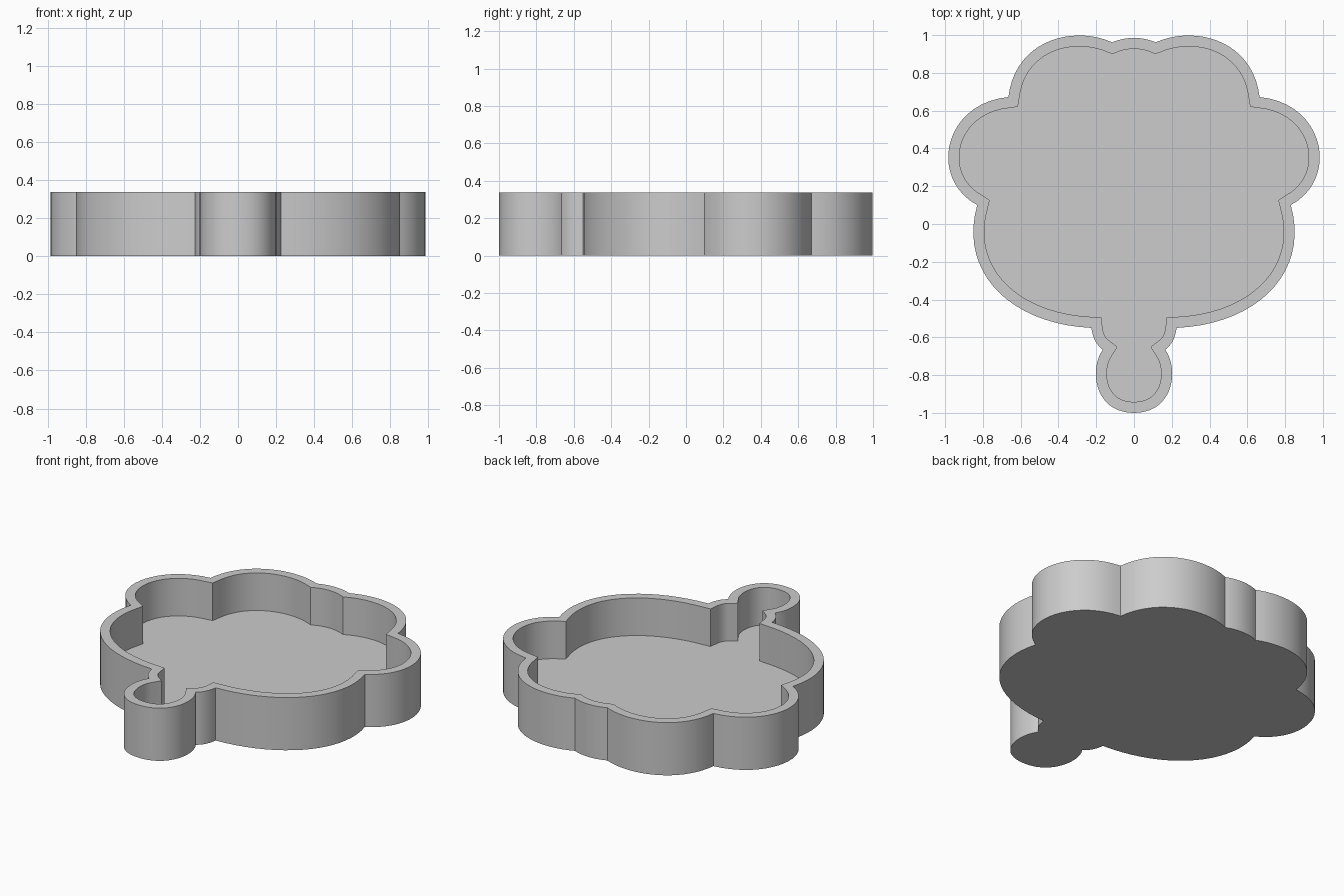
import bpy
import bmesh
from mathutils import Vector
from mathutils.geometry import interpolate_bezier

HEIGHT = 0.338
FLOOR = 0.097
WALL = 0.058
STEPS = 20

# Right half of the scalloped outline, back to front: two handles and an end per lobe
START = (0, 0.985)
LOBES = [
    ((0.05, 0.985), (0.09, 0.972), (0.115, 0.962)),
    ((0.33, 1.055), (0.63, 0.97), (0.665, 0.672)),
    ((1.01, 0.64), (1.09, 0.24), (0.83, 0.1)),
    ((0.93, -0.25), (0.66, -0.53), (0.225, -0.55)),
    ((0.22, -0.6), (0.2, -0.64), (0.165, -0.665)),
    ((0.24, -0.77), (0.21, -1.0), (0, -1.0)),
]


def half_outline():
    points = [Vector(START).to_3d()]
    for lobe in LOBES:
        handle_a, handle_b, end = (Vector(p).to_3d() for p in lobe)
        curve = interpolate_bezier(points[-1], handle_a, handle_b, end, STEPS)
        points.extend(curve[1:])
    return points


def full_outline():
    """Closed clockwise outline, mirrored about x = 0."""
    right = half_outline()
    left = [Vector((-p.x, p.y, 0)) for p in reversed(right[1:-1])]
    return right + left


def inward_offset(points, distance):
    """Offset a clockwise outline inwards with mitred corners."""
    result = []
    for i, point in enumerate(points):
        before = (point - points[i - 1]).normalized()
        after = (points[(i + 1) % len(points)] - point).normalized()
        normal_a = Vector((before.y, -before.x, 0))
        normal_b = Vector((after.y, -after.x, 0))
        mitre = (normal_a + normal_b) / (1 + normal_a.dot(normal_b))
        result.append(point + mitre * distance)
    return result


def add_ring(bm, points, z):
    return [bm.verts.new((p.x, p.y, z)) for p in points]


def bridge(bm, lower, upper):
    for i in range(len(lower)):
        bm.faces.new((lower[i - 1], lower[i], upper[i], upper[i - 1]))


def make_material(name, value):
    mat = bpy.data.materials.new(name)
    mat.use_nodes = True
    colour = (value, value, value, 1)
    mat.diffuse_color = colour
    mat.node_tree.nodes["Principled BSDF"].inputs["Base Color"].default_value = colour
    return mat


default = bpy.data.objects.get("Cube")
if default:
    bpy.data.objects.remove(default, do_unlink=True)

# Tray: outer wall, flat rim, inner wall, then the underside and the floor
outer = full_outline()
inner = inward_offset(outer, WALL)
bm = bmesh.new()
rings = [
    add_ring(bm, outer, 0),
    add_ring(bm, outer, HEIGHT),
    add_ring(bm, inner, HEIGHT),
    add_ring(bm, inner, FLOOR),
]
for lower, upper in zip(rings, rings[1:]):
    bridge(bm, lower, upper)
bm.faces.new(rings[0])
bm.faces.new(rings[-1])
bmesh.ops.recalc_face_normals(bm, faces=bm.faces)

mesh = bpy.data.meshes.new("scalloped_tray")
bm.to_mesh(mesh)
bm.free()
tray = bpy.data.objects.new("scalloped_tray", mesh)
bpy.context.collection.objects.link(tray)
mesh.materials.append(make_material("plain grey", 0.604))

# Smooth lobes, sharp rims and creases
bpy.context.view_layer.objects.active = tray
tray.select_set(True)
bpy.ops.object.shade_smooth_by_angle(angle=0.4)
